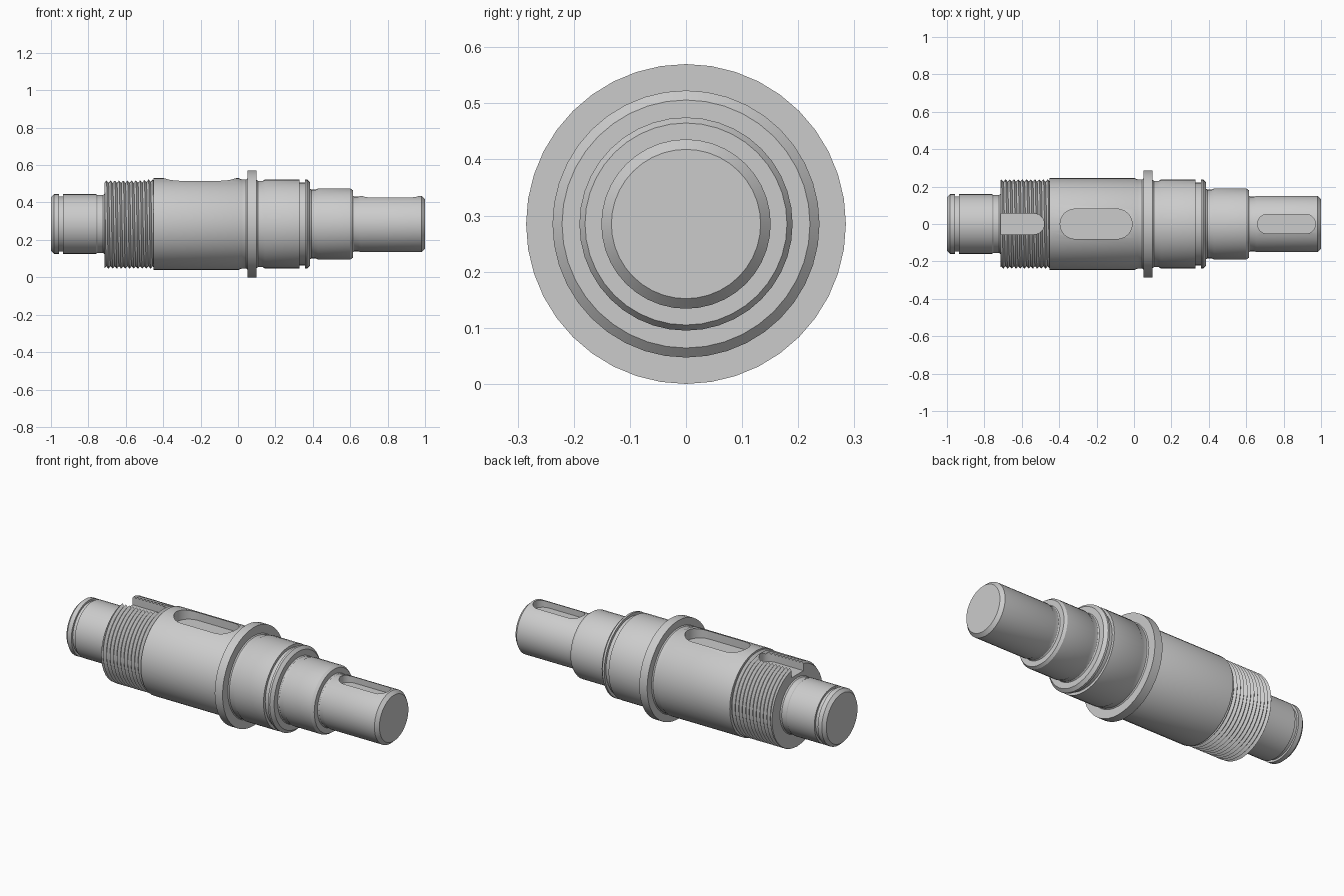
import bpy, bmesh, math

if "Cube" in bpy.data.objects:
    bpy.data.objects.remove(bpy.data.objects["Cube"])

N = 40             # sides of the turned profile
AXIS = 0.285       # height of the shaft axis
X0, X1, PITCH, TIP, ROOT = -0.715, -0.452, 0.0225, 0.239, 0.226

# Turned profile (x, radius) either side of the thread
left = [(-1, 0), (-1, 0.143), (-0.983, 0.16), (-0.957, 0.16), (-0.957, 0.148),
        (-0.935, 0.148), (-0.935, 0.16), (-0.76, 0.16), (-0.752, 0.155), (-0.722, 0.155), (X0, 0.16)]
right = [(X1, 0.245), (0.005, 0.245), (0.018, 0.239), (0.044, 0.239), (0.05, 0.244),
         (0.05, 0.285), (0.10, 0.285), (0.10, 0.236), (0.106, 0.231), (0.132, 0.231), (0.145, 0.238),
         (0.33, 0.238), (0.33, 0.222), (0.358, 0.222), (0.358, 0.238), (0.37, 0.238),
         (0.386, 0.221), (0.386, 0.188), (0.392, 0.184), (0.416, 0.184), (0.428, 0.19),
         (0.60, 0.19), (0.615, 0.18), (0.615, 0.15), (0.621, 0.146), (0.643, 0.146),
         (0.655, 0.151), (0.981, 0.151), (1, 0.133), (1, 0)]


def thread_column(turn):
    """Zigzag of thread crests and roots at one angle, shifted along the helix."""
    pts = []
    for k in range(-3, int((X1 - X0) / PITCH * 2) + 4):
        x = min(max(X0 + PITCH * (k / 2 + turn), X0), X1)
        phase = ((x - X0) / PITCH - turn) % 1
        pts.append((x, TIP - (TIP - ROOT) * abs(2 * phase - 1)))
    return pts


def make_object(name, bm):
    bmesh.ops.remove_doubles(bm, verts=bm.verts, dist=1e-5)
    bmesh.ops.recalc_face_normals(bm, faces=bm.faces)
    mesh = bpy.data.meshes.new(name)
    bm.to_mesh(mesh)
    bm.free()
    obj = bpy.data.objects.new(name, mesh)
    bpy.context.collection.objects.link(obj)
    return obj


# Shaft body with helical thread
bm = bmesh.new()
cols = []
for j in range(N + 1):
    a = math.tau * j / N + math.pi / 2
    cols.append([bm.verts.new((x, r * math.cos(a), AXIS + r * math.sin(a)))
                 for x, r in left + thread_column(j / N) + right])
for c, d in zip(cols, cols[1:]):
    for i in range(len(c) - 1):
        bm.faces.new((c[i], c[i + 1], d[i + 1], d[i]))
shaft = make_object("stepped_shaft", bm)


# Round-ended keyways cut from above
def cut_keyway(x_start, x_end, half_width, floor_radius):
    outline = []
    for cx, start in ((x_end - half_width, -90), (x_start + half_width, 90)):
        for i in range(13):
            a = math.radians(start + 15 * i)
            outline.append((cx + half_width * math.cos(a), half_width * math.sin(a)))
    bm = bmesh.new()
    base = bm.faces.new([bm.verts.new((x, y, AXIS + floor_radius)) for x, y in outline])
    ext = bmesh.ops.extrude_face_region(bm, geom=[base], use_keep_orig=True)
    top = [v for v in ext["geom"] if isinstance(v, bmesh.types.BMVert)]
    bmesh.ops.translate(bm, verts=top, vec=(0, 0, 0.3))
    cutter = make_object("keyway_cutter", bm)
    cutter.hide_render = True
    mod = shaft.modifiers.new("keyway", "BOOLEAN")
    mod.operation, mod.solver, mod.object = "DIFFERENCE", "EXACT", cutter
    bpy.ops.object.modifier_apply(modifier=mod.name)
    bpy.data.objects.remove(cutter)


bpy.context.view_layer.objects.active = shaft
shaft.select_set(True)
cut_keyway(-0.85, -0.48, 0.055, 0.178)
cut_keyway(-0.395, -0.01, 0.08, 0.185)
cut_keyway(0.66, 0.97, 0.052, 0.106)
bpy.ops.object.shade_smooth_by_angle(angle=math.radians(30))
